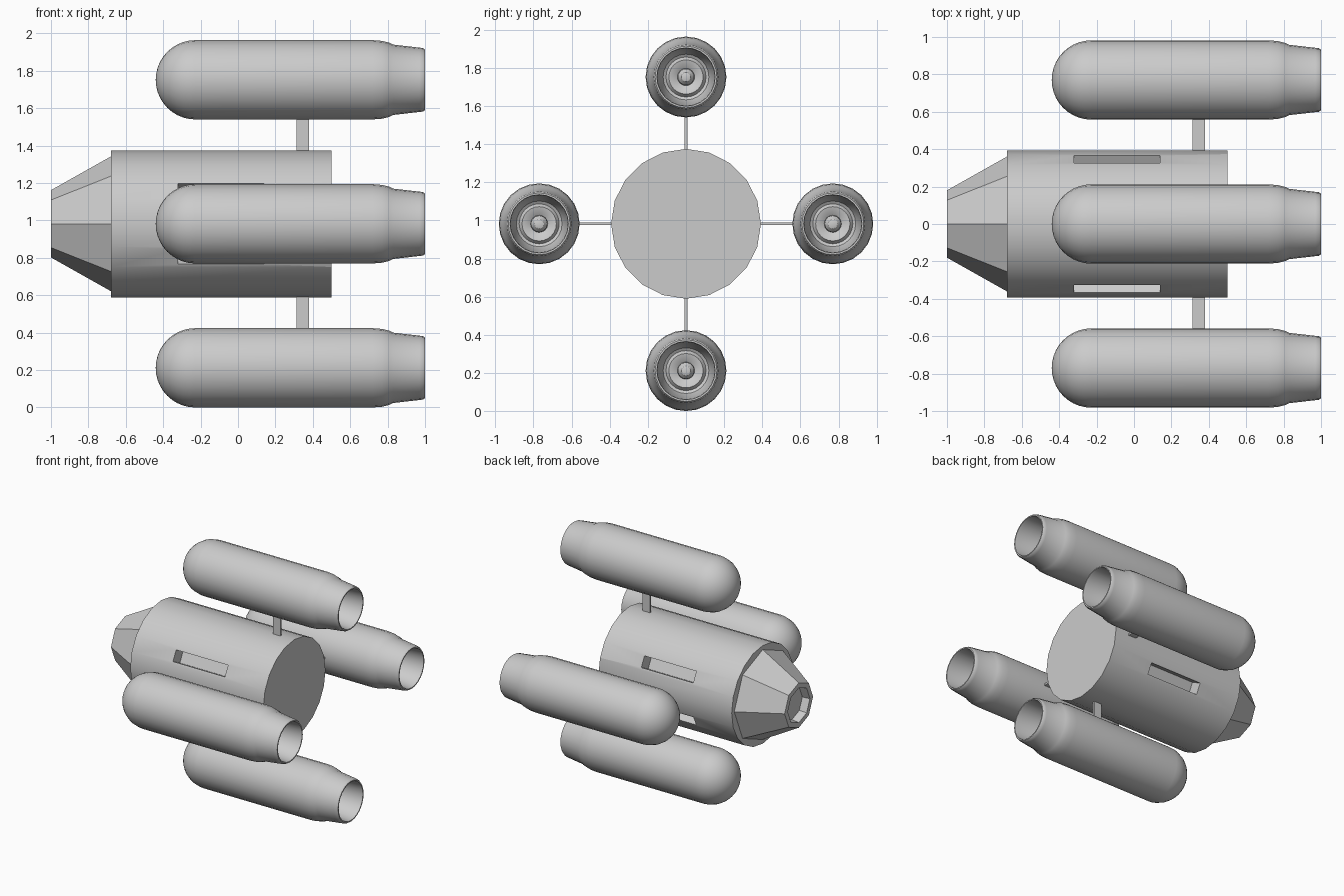
import bpy, bmesh
from math import sin, cos, pi, radians
from mathutils import Matrix, Vector

if "Cube" in bpy.data.objects:
    bpy.data.objects.remove(bpy.data.objects["Cube"])

CZ = 0.982          # height of the ship's axis
POD_OFFSET = 0.77   # axis to pod centre


def finish(name, bm, smooth=True):
    bmesh.ops.recalc_face_normals(bm, faces=bm.faces[:])
    me = bpy.data.meshes.new(name)
    bm.to_mesh(me)
    bm.free()
    ob = bpy.data.objects.new(name, me)
    bpy.context.collection.objects.link(ob)
    if smooth:
        smooth_by_angle(ob)
    return ob


def smooth_by_angle(ob):
    bpy.ops.object.select_all(action='DESELECT')
    ob.select_set(True)
    bpy.context.view_layer.objects.active = ob
    bpy.ops.object.shade_smooth_by_angle(angle=radians(30))


def lathe(name, profile, sides, y=0, z=CZ, smooth=True):
    """Revolve (x, radius) points around a line parallel to x."""
    bm = bmesh.new()
    rings = []
    for x, r in profile:
        n = 1 if r == 0 else sides
        rings.append([bm.verts.new((x, y + r * sin(2 * pi * i / sides),
                                    z + r * cos(2 * pi * i / sides))) for i in range(n)])
    for a, b in zip(rings, rings[1:]):
        for i in range(sides):
            j = (i + 1) % sides
            vs = [a[i % len(a)], a[j % len(a)], b[j % len(b)], b[i % len(b)]]
            bm.faces.new(list(dict.fromkeys(vs)))
    return finish(name, bm, smooth)


def add_box(bm, size, matrix):
    bmesh.ops.create_cube(bm, size=1, matrix=matrix @ Matrix.Diagonal((*size, 1)))


# Main hull with four deep side slots
hull = lathe("hull", [(-0.68, 0), (-0.68, 0.393), (0.5, 0.393), (0.5, 0)], 20)
bm = bmesh.new()
for deg in (27, 153, 207, 333):
    m = (Matrix.Translation((-0.09, 0, CZ)) @ Matrix.Rotation(radians(deg), 4, 'X')
         @ Matrix.Translation((0, 0.39, 0)))
    add_box(bm, (0.46, 0.2, 0.088), m)
cutter = finish("slot_cutter", bm, smooth=False)
cutter.hide_render = True
mod = hull.modifiers.new("slots", 'BOOLEAN')
mod.operation, mod.solver, mod.object = 'DIFFERENCE', 'EXACT', cutter
bpy.context.view_layer.objects.active = hull
bpy.ops.object.modifier_apply(modifier=mod.name)
bpy.data.objects.remove(cutter)
smooth_by_angle(hull)

# Faceted nose with a recessed tip
lathe("nose", [(-0.68, 0), (-0.68, 0.36), (-1, 0.18), (-1, 0.14), (-0.94, 0.13), (-0.94, 0)],
      8, smooth=False)

# Engine pod profile: round front, straight barrel, tapered nozzle, hollow end with a bulb
R = 0.212
front = [(-0.228 - R * cos(a), R * sin(a)) for a in (i * pi / 20 for i in range(1, 11))]
pod = [(-0.44, 0)] + front + [
    (0.72, R), (0.77, 0.208), (0.81, 0.198), (0.83, 0.188), (0.97, 0.172), (0.988, 0.17),
    (1.0, 0.162), (1.0, 0.153), (0.98, 0.15), (0.8, 0.135), (0.76, 0.12),
    (0.75, 0.105), (0.77, 0.09), (0.765, 0.07), (0.75, 0.045),
    (0.78, 0.042), (0.8, 0.025), (0.807, 0)]

# Four pods around the hull, each on a thin pylon
for label, dy, dz in (("top", 0, 1), ("bottom", 0, -1), ("front", -1, 0), ("back", 1, 0)):
    lathe(label + "_engine_pod", pod, 24, dy * POD_OFFSET, CZ + dz * POD_OFFSET)
    bm = bmesh.new()
    mid = Vector((0.347, dy * 0.475, CZ + dz * 0.475))
    length, thick = 0.21, 0.015
    size = (0.067, length, thick) if dy else (0.067, thick, length)
    add_box(bm, size, Matrix.Translation(mid))
    finish(label + "_pylon", bm, smooth=False)
